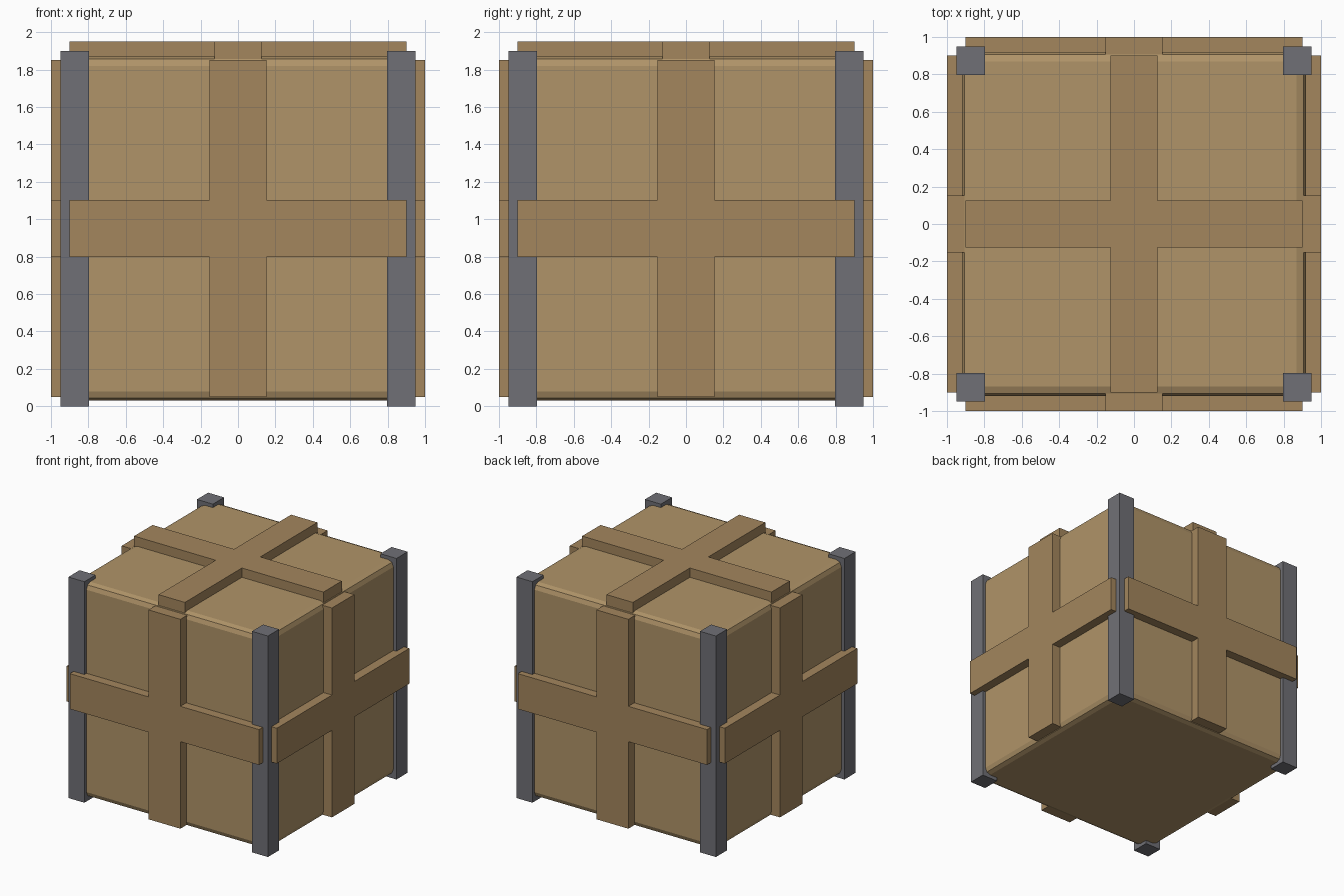
import bpy, bmesh
from math import radians
from mathutils import Matrix

if "Cube" in bpy.data.objects:
    bpy.data.objects.remove(bpy.data.objects["Cube"])


def material(name, color):
    m = bpy.data.materials.new(name)
    m.diffuse_color = (*color, 1)
    m.use_nodes = True
    m.node_tree.nodes["Principled BSDF"].inputs["Base Color"].default_value = m.diffuse_color
    return m


PANEL = material("light_wood", (0.434, 0.296, 0.14))
BRACE = material("dark_wood", (0.367, 0.238, 0.11))
METAL = material("grey_metal", (0.163, 0.163, 0.18))


def add_object(name, bm, mat):
    bmesh.ops.recalc_face_normals(bm, faces=bm.faces)
    mesh = bpy.data.meshes.new(name)
    bm.to_mesh(mesh)
    bm.free()
    mesh.materials.append(mat)
    obj = bpy.data.objects.new(name, mesh)
    bpy.context.collection.objects.link(obj)
    return obj


def box(name, center, size, mat, bevel=0):
    bm = bmesh.new()
    bmesh.ops.create_cube(bm, size=1, matrix=Matrix.Translation(center) @ Matrix.Diagonal((*size, 1)))
    if bevel:
        bmesh.ops.bevel(bm, geom=bm.edges[:], offset=bevel, segments=2, profile=0.5, affect='EDGES')
    return add_object(name, bm, mat)


def cross(name, half_width, matrix, length=0.9, depth=0.1):
    # plus-shaped profile in XY, extruded up along local z
    w, l = half_width, length
    pts = [(l, -w), (l, w), (w, w), (w, l), (-w, l), (-w, w),
           (-l, w), (-l, -w), (-w, -w), (-w, -l), (w, -l), (w, -w)]
    bm = bmesh.new()
    face = bm.faces.new([bm.verts.new((x, y, 0)) for x, y in pts])
    ext = bmesh.ops.extrude_face_region(bm, geom=[face], use_keep_orig=True)
    top = [v for v in ext["geom"] if isinstance(v, bmesh.types.BMVert)]
    bmesh.ops.translate(bm, verts=top, vec=(0, 0, depth))
    bm.transform(matrix)
    return add_object(name, bm, mat=BRACE)


# Crate body with rounded edges
box("crate_body", (0, 0, 0.95), (1.84, 1.84, 1.84), PANEL, bevel=0.05)

# Corner posts
for sx, side in ((-1, "left"), (1, "right")):
    for sy, end in ((-1, "front"), (1, "back")):
        box(f"{end}_{side}_post", (sx * 0.873, sy * 0.873, 0.95), (0.152, 0.152, 1.9), METAL)

# Cross braces on the four sides
for i, side in enumerate(("front", "right", "back", "left")):
    m = (Matrix.Translation((0, 0, 0.95)) @ Matrix.Rotation(radians(90 * i), 4, 'Z')
         @ Matrix.Rotation(radians(90), 4, 'X') @ Matrix.Translation((0, 0, 0.9)))
    cross(f"{side}_cross_brace", 0.152, m)

# Cross brace on the lid
cross("top_cross_brace", 0.125, Matrix.Translation((0, 0, 1.85)))
